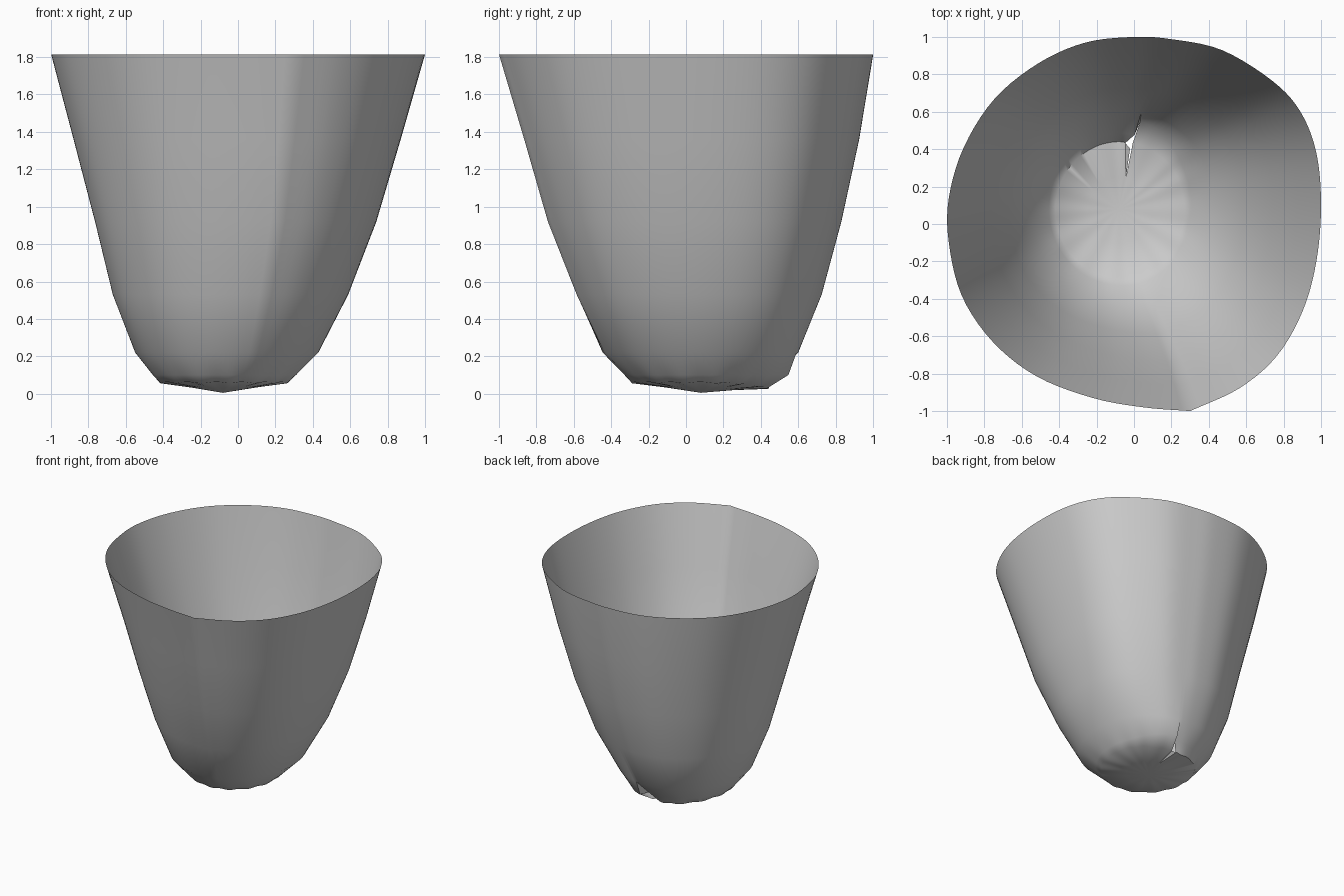
import bpy
import bmesh
import math
from mathutils import Vector

cube = bpy.data.objects.get("Cube")
if cube:
    bpy.data.objects.remove(cube, do_unlink=True)

grey = bpy.data.materials.new("plain grey")
grey.use_nodes = True
colour = (0.6, 0.6, 0.6, 1)
grey.diffuse_color = colour
grey.node_tree.nodes["Principled BSDF"].inputs["Base Color"].default_value = colour

# Rim outline, counter-clockwise from the pointed corner back to itself
OUTLINE = [(.3, -1), (.56, -.88), (.76, -.71), (.9, -.47), (.975, -.2), (1, .1),
           (.975, .38), (.89, .6), (.74, .765), (.47, .93), (.2, .988), (0, 1),
           (-.26, .97), (-.51, .86), (-.745, .67), (-.91, .41), (-.99, .14), (-.99, -.1),
           (-.92, -.385), (-.755, -.63), (-.52, -.815), (-.22, -.93), (.05, -.98), (.3, -1)]
STEPS = 5

# Cross sections: height, x min, x max, y min, y max, share of rim outline
RINGS = [(1.815, -1, 1, -1, 1, 1),
         (1.36, -.88, .87, -.865, .925, 1),
         (.92, -.765, .74, -.74, .83, .95),
         (.53, -.67, .59, -.59, .725, .8),
         (.22, -.55, .43, -.45, .60, .4),
         (.1, -.455, .31, -.33, .485, .15),
         (.06, -.42, .27, -.29, .44, .1),
         (.033, -.25, .095, -.105, .25, 0)]
APEX = (-.08, .08, .005)
SHELF, EDGE, FLOOR = 5, 6, 7


def smooth_path(points):
    """Spline through the points, with a sharp corner where the ends meet."""
    pts = [Vector(p) for p in points]
    result = []
    for i in range(len(pts) - 1):
        p1, p2 = pts[i], pts[i + 1]
        p0 = pts[i - 1] if i else p1 * 2 - p2
        p3 = pts[i + 2] if i + 2 < len(pts) else p2 * 2 - p1
        for s in range(STEPS):
            t = s / STEPS
            result.append(.5 * (2 * p1 + (p2 - p0) * t
                                + (2 * p0 - 5 * p1 + 4 * p2 - p3) * t ** 2
                                + (3 * p1 - p0 - 3 * p2 + p3) * t ** 3))
    return result


outline = smooth_path(OUTLINE)
seam = 10 * STEPS
# Walk once around from the crack at the back; the last column closes on the first
columns = outline[seam:] + outline[:seam + 1]
last = len(columns) - 1

bm = bmesh.new()
grid = []
for level, (z, x0, x1, y0, y1, share) in enumerate(RINGS):
    row = []
    for i, p in enumerate(columns):
        if i == last and level not in (SHELF, EDGE):
            row.append(row[0])
            continue
        q = p.normalized().lerp(p, share)
        x = (x0 + x1) / 2 + q.x * (x1 - x0) / 2
        y = (y0 + y1) / 2 + q.y * (y1 - y0) / 2
        # Bulging shelf on one side of the crack, sagging bottom at the back
        bulge = math.exp(-((last - i) / 12) ** 2)
        back = max(0, q.y) ** 3
        if level == SHELF:
            x += .03 * bulge
            y += .07 * bulge
        elif level == EDGE:
            x -= .04 * math.exp(-i / 3)
            z_wave = .004 * math.sin(i * .8)
            row.append(bm.verts.new((x, y, z - .03 * back + z_wave)))
            continue
        elif level == FLOOR:
            z = RINGS[FLOOR][0] - .014 * back
        row.append(bm.verts.new((x, y, z)))
    grid.append(row)

# Side wall and the shallow bottom cone
for upper, lower in zip(grid, grid[1:]):
    for i in range(last):
        bm.faces.new((upper[i], lower[i], lower[i + 1], upper[i + 1]))
tip = bm.verts.new(APEX)
for a, b in zip(grid[FLOOR], grid[FLOOR][1:]):
    bm.faces.new((a, tip, b))

# Torn flaps: a steep step in the wall and a tilted sliver in the bottom
wall, shelf, edge = grid[SHELF - 1][0], grid[SHELF], grid[EDGE]
bm.faces.new((wall, shelf[last], shelf[0]))
inner = bm.verts.new(edge[last].co + Vector((-.015, -.03, .03)))
bm.faces.new((edge[0], inner, grid[FLOOR][0]))

mesh = bpy.data.meshes.new("cup_shell")
bm.to_mesh(mesh)
bm.free()
mesh.materials.append(grey)
shell = bpy.data.objects.new("cup_shell", mesh)
bpy.context.collection.objects.link(shell)
bpy.context.view_layer.objects.active = shell
shell.select_set(True)
bpy.ops.object.shade_smooth_by_angle(angle=math.radians(45))
